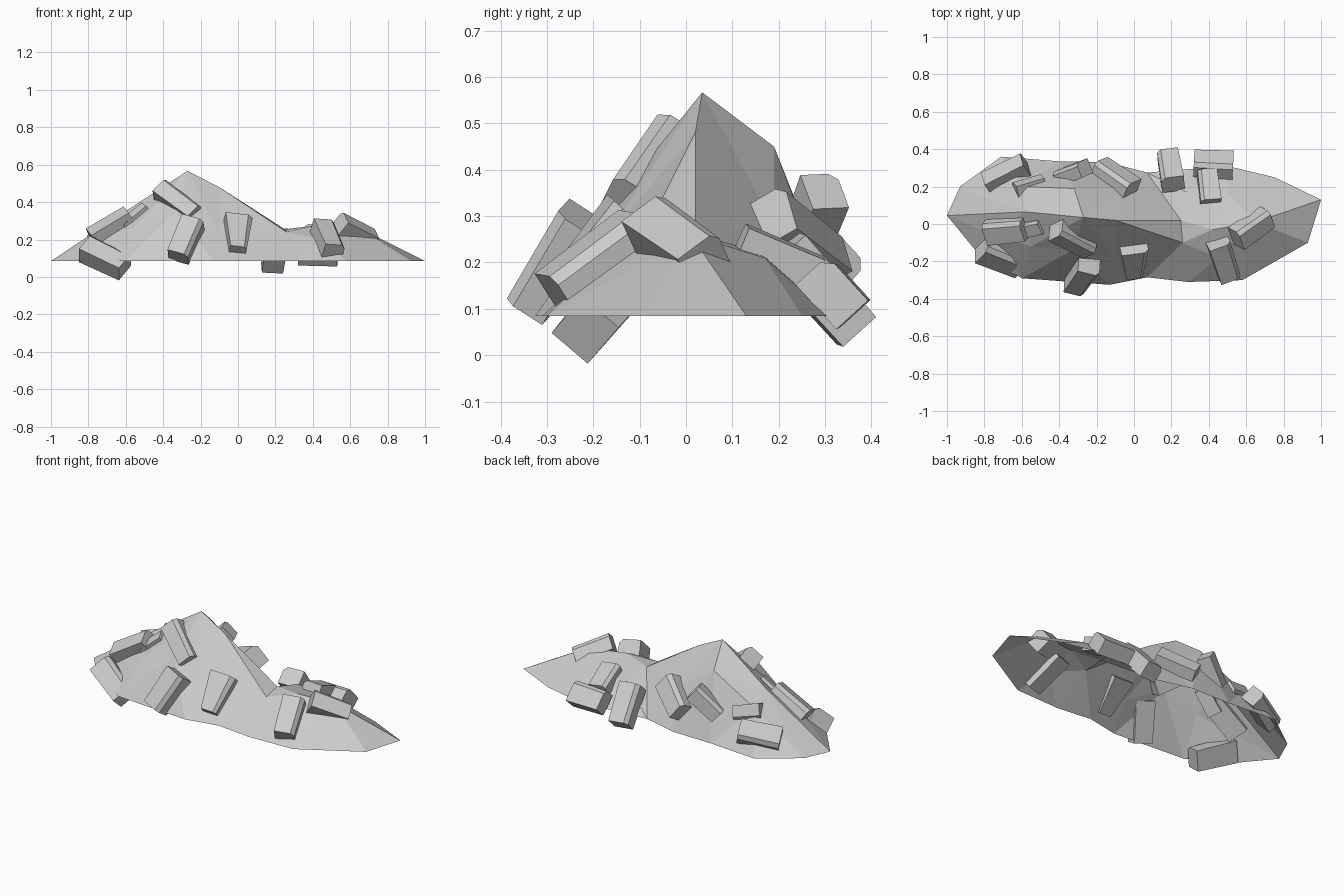
import bpy
from math import radians, cos, sin
from mathutils import Vector
from mathutils.bvhtree import BVHTree
from mathutils.geometry import delaunay_2d_cdt

if "Cube" in bpy.data.objects:
    bpy.data.objects.remove(bpy.data.objects["Cube"])

BASE = 0.085


def make_object(name, verts, faces):
    mesh = bpy.data.meshes.new(name)
    mesh.from_pydata([tuple(v) for v in verts], [], [tuple(f) for f in faces])
    mesh.update()
    obj = bpy.data.objects.new(name, mesh)
    bpy.context.collection.objects.link(obj)
    return obj


# Mound: open-bottomed faceted heap from a foot outline plus ridge and slope points
foot = [(-1, .045), (-.84, -.15), (-.6, -.29), (-.13, -.325), (.07, -.285),
        (.29, -.31), (.58, -.3), (.93, -.1), (1, .13), (.75, .25), (.5, .31),
        (.07, .275), (-.14, .33), (-.4, .335), (-.71, .36), (-.93, .2)]
ridge = [(-.58, .065, .365), (-.27, .035, .567), (-.1, .02, .48),
         (.25, .02, .255), (.42, -.03, .275), (.65, .01, .26)]
slopes = [(-.32, .19, .45), (-.6, .2, .3), (-.07, .19, .28), (.28, .17, .22), (.5, .17, .21),
          (-.55, -.12, .27), (-.33, -.14, .35), (-.1, -.19, .23), (.45, -.18, .2),
          (-.77, -.05, .19), (.26, -.1, .24)]
n = len(foot)
points = [(x, y, BASE) for x, y in foot] + ridge + slopes
ridge_edges = [(0, n)] + [(n + i, n + i + 1) for i in range(len(ridge) - 1)]
result = delaunay_2d_cdt([Vector(p[:2]) for p in points], ridge_edges,
                         [list(range(n))], 1, 1e-5)
coords = [Vector((v.x, v.y, points[src[0]][2] if src else BASE))
          for v, src in zip(result[0], result[3])]
faces = [list(f) for f in result[2]]
make_object("rubble_mound", coords, faces)
surface = BVHTree.FromPolygons(coords, faces)


# Broken block: tapered box with one chipped edge; follows the slope unless given a rise
def block(name, x, y, z, heading, length=.235, rise=None, width=.52, taper=.93):
    centre = Vector((x, y, z))
    o = surface.find_nearest(centre)[1].normalized()
    if o.z < 0:
        o = -o
    c, s = cos(radians(heading)), sin(radians(heading))
    if rise is None:
        rise = -(c * o.x + s * o.y) / o.z
    a = Vector((c, s, rise)).normalized()
    o = (o - a * o.dot(a)).normalized()
    side = o.cross(a)
    section = [(-1, -1), (1, -1), (1, .55), (.65, 1), (-1, 1)]
    verts = [centre + a * length * .5 * end
             + (side * u * scale * width / 2 + o * v * scale * .22) * length
             for end, scale in ((-1, 1), (1, taper)) for u, v in section]
    k = len(section)
    sides = [[i, k + i, k + (i + 1) % k, (i + 1) % k] for i in range(k)]
    make_object(name, verts, [list(range(k)), list(range(2 * k - 1, k - 1, -1))] + sides)


# Blocks: centre, heading seen from above (degrees), then length, rise, width, taper
back_blocks = [(-.685, .27, .185, 27), (-.56, .205, .27, 17, .16),
               (-.33, .275, .29, 200, .19, -.9), (-.1, .245, .25, 145),
               (.195, .29, .14, 100), (.425, .32, .135, 177, .21, 0, .62),
               (.4, .2, .21, 97, .18, -.4, .62)]
front_blocks = [(.63, -.02, .245, 35, .22, -.4), (.48, -.19, .2, 288),
                (0, -.2, .225, 270, .22, None, .68, .6), (-.28, -.28, .2, 235),
                (-.325, -.075, .4, 332, .25, -.65, .42), (-.68, -.03, .265, 5),
                (-.55, -.02, .315, 12, .16), (-.71, -.175, .105, 338, .25, -.45)]
for label, specs in (("back_block", back_blocks), ("front_block", front_blocks)):
    for i, spec in enumerate(specs):
        block(f"{label}_{i + 1}", *spec)
